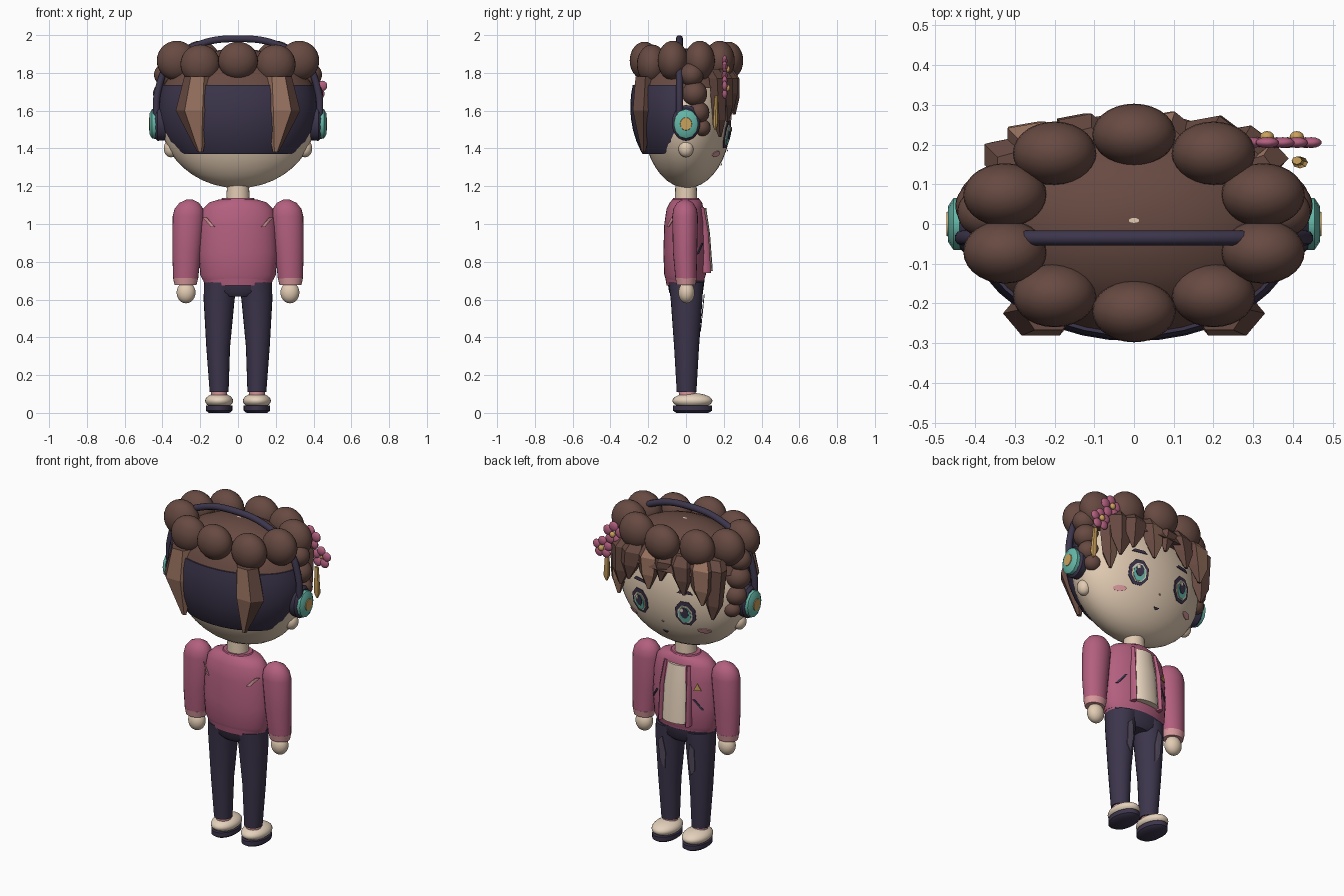
import bpy, bmesh, math
from mathutils import Vector

old = bpy.data.objects.get("Cube")
if old:
    bpy.data.objects.remove(old)


def material(name, r, g, b):
    m = bpy.data.materials.new(name)
    m.use_nodes = True
    m.diffuse_color = (r, g, b, 1)
    node = next(n for n in m.node_tree.nodes if n.type == "BSDF_PRINCIPLED")
    node.inputs["Base Color"].default_value = (r, g, b, 1)
    node.inputs["Roughness"].default_value = 0.8
    return m


SKIN = material("skin", .76, .60, .45)
BROWN = material("brown hair", .135, .068, .054)
TAN = material("light brown hair", .32, .17, .115)
NAVY = material("dark navy", .046, .036, .072)
PINK = material("rose pink", .45, .115, .21)
BLUSH = material("pale pink", .70, .32, .34)
TEAL = material("teal", .13, .47, .39)
GOLD = material("gold", .60, .36, .11)
CREAM = material("cream", .78, .64, .50)
FADED = material("faded denim", .10, .08, .13)


def finish(name, bm, mats, smooth=True):
    bmesh.ops.recalc_face_normals(bm, faces=bm.faces[:])
    me = bpy.data.meshes.new(name)
    bm.to_mesh(me)
    bm.free()
    for m in mats if isinstance(mats, list) else [mats]:
        me.materials.append(m)
    ob = bpy.data.objects.new(name, me)
    bpy.context.collection.objects.link(ob)
    if smooth:
        bpy.ops.object.select_all(action="DESELECT")
        ob.select_set(True)
        bpy.context.view_layer.objects.active = ob
        bpy.ops.object.shade_smooth_by_angle(angle=math.radians(40))
    return ob


def ball(name, loc, size, mat, cuts=(), seg=28):
    """Ellipsoid, optionally cut by (point, outward direction) planes."""
    bm = bmesh.new()
    bmesh.ops.create_uvsphere(bm, u_segments=seg, v_segments=seg // 2, radius=1)
    for v in bm.verts:
        v.co = Vector(a * b + c for a, b, c in zip(v.co, size, loc))
    for co, no in cuts:
        bmesh.ops.bisect_plane(bm, geom=bm.verts[:] + bm.edges[:] + bm.faces[:],
                               plane_co=co, plane_no=no, clear_outer=True)
        bmesh.ops.holes_fill(bm, edges=[e for e in bm.edges if e.is_boundary])
    return finish(name, bm, mat)


def loft(name, rings, mats, n=24, smooth=True, axis="z", rule=None):
    """Elliptical rings (t, u, v, radius u, radius v) joined along an axis."""
    bm = bmesh.new()
    loops = []
    for t, u, v, ru, rv in rings:
        pts = []
        for i in range(n):
            a = math.tau * i / n
            p, q = u + ru * math.cos(a), v + rv * math.sin(a)
            pts.append(bm.verts.new((p, q, t) if axis == "z" else (t, p, q)))
        loops.append(pts)
    for lo, hi in zip(loops, loops[1:]):
        for i in range(n):
            j = (i + 1) % n
            bm.faces.new((lo[i], lo[j], hi[j], hi[i]))
    bm.faces.new(loops[0])
    bm.faces.new(loops[-1])
    bmesh.ops.recalc_face_normals(bm, faces=bm.faces[:])
    if rule:
        for f in bm.faces:
            f.material_index = int(rule(f.normal))
    return finish(name, bm, mats, smooth)


def plate(name, outline, surface, mat, lift=.006):
    """Thin patch of (x, z) points laid on a surface y = surface(x, z)."""
    bm = bmesh.new()
    k = len(outline)
    cx, cz = sum(p[0] for p in outline) / k, sum(p[1] for p in outline) / k
    side = 1 if surface(cx, cz) > 0 else -1
    put = lambda x, z: bm.verts.new((x, surface(x, z) + side * lift, z))
    mid, rim = put(cx, cz), [put(x, z) for x, z in outline]
    for i in range(k):
        bm.faces.new((mid, rim[i], rim[(i + 1) % k]))
    ob = finish(name, bm, mat, False)
    mod = ob.modifiers.new("thickness", "SOLIDIFY")
    mod.thickness, mod.offset = .004, 0
    return ob


def oval(x, z, rx, rz, n=8):
    return [(x + rx * math.cos(math.tau * (i + .5) / n), z + rz * math.sin(math.tau * (i + .5) / n))
            for i in range(n)]


def slash(x, z, dx, dz, w):
    return [(x - dx, z - dz), (x + dx, z + dz), (x + dx + w, z + dz), (x - dx + w, z - dz)]


def face_y(x, z):
    return .005 + .235 * math.sqrt(max(0, 1 - (x / .41) ** 2 - ((z - 1.56) / .37) ** 2))


# Head, neck and hair shells
ball("head", (0, .005, 1.56), (.41, .235, .37), SKIN, seg=40)
loft("neck", [(1.08, 0, 0, .065, .06), (1.26, 0, 0, .055, .055)], SKIN)
ball("back_hair_shell", (0, 0, 1.62), (.42, .295, .4), NAVY,
     [((0, 0, 1.37), (0, 0, -1)), ((0, 0, 1.735), (0, 0, 1)), ((0, -.02, 0), (0, 1, 0))], 40)
ball("hair_cap", (0, 0, 1.62), (.425, .295, .31), BROWN, [((0, 0, 1.72), (0, 0, -1))], 40)

# Ring of curls around the crown
ball("back_curl", (0, -.22, 1.865), (.105, .078, .1), BROWN)
ball("front_curl", (0, .225, 1.865), (.105, .078, .1), BROWN)
for s, side in ((1, "left"), (-1, "right")):
    for i, (x, y, z) in enumerate([(.2, -.18, 1.845), (.325, -.07, 1.865),
                                   (.325, .073, 1.865), (.2, .178, 1.865)]):
        ball(f"{side}_crown_curl_{i}", (s * x, y, z), (.105, .08, .105), BROWN)
    for i, (x, y, z, r) in enumerate([(.375, .03, 1.79, .07), (.375, .045, 1.69, .075),
                                      (.375, .065, 1.59, .065), (.365, .085, 1.51, .05)]):
        ball(f"{side}_side_curl_{i}", (s * x, y, z), (r, r * .9, r * .9), BROWN)

    # Faceted locks behind the head
    loft(f"{side}_back_lock", [(1.38, s * .2, -.225, .015, .012), (1.6, s * .235, -.225, .095, .065),
                               (1.78, s * .215, -.215, .07, .06)], [BROWN, TAN], 6, False,
         rule=lambda n: s * n.x < .5 and n.y < -.5)

# Faceted fringe: x, y, tip x, tip height, width
for i, (x, y, tx, tip, w) in enumerate([
        (-.32, .175, -.31, 1.47, .07), (-.25, .215, -.27, 1.56, .085), (-.13, .235, -.16, 1.6, .075),
        (-.03, .24, -.01, 1.65, .07), (.08, .24, .07, 1.58, .075), (.19, .23, .21, 1.6, .08),
        (.27, .205, .28, 1.54, .08), (.33, .165, .32, 1.46, .06)]):
    loft(f"fringe_lock_{i}", [(tip, tx, y + .015, .01, .008), (tip + .09, (x + tx) / 2, y + .01, w * .8, .035),
                              (1.77, x, y, w, .045), (1.82, x * .95, y - .03, w * .7, .04)],
         [BROWN, TAN], 5, False, rule=lambda n, k=i: k % 3 == 1 and n.y > .3 and n.x < .5)

# Eyes, brows, cheeks, nose and mouth
for s, side in ((1, "left"), (-1, "right")):
    x = s * .15
    for part, dz, rx, rz, mat, lift in [
            ("eye_outline", 0, .062, .078, NAVY, .005), ("eye_white", -.004, .045, .057, CREAM, .008),
            ("iris", -.006, .036, .05, TEAL, .011), ("pupil", .006, .024, .034, NAVY, .014)]:
        plate(f"{side}_{part}", oval(x, 1.475 + dz, rx, rz), face_y, mat, lift)
    plate(f"{side}_eye_glint", oval(x + .012, 1.5, .01, .013, 6), face_y, CREAM, .017)
    plate(f"{side}_brow", [(x - .045, 1.595), (x + .045, 1.595), (x + .03, 1.612), (x - .03, 1.612)],
          face_y, NAVY)
    plate(f"{side}_cheek", oval(s * .235, 1.37, .035, .016), face_y, BLUSH)
    ball(f"{side}_ear", (s * .355, 0, 1.4), (.038, .04, .047), SKIN)

    # Headphone cup
    loft(f"{side}_ear_pad", [(s * .37, 0, 1.535, .07, .09), (s * .425, 0, 1.535, .075, .095),
                             (s * .44, 0, 1.535, .06, .08)], NAVY, axis="x")
    loft(f"{side}_ear_cup", [(s * .425, 0, 1.53, .065, .08), (s * .455, 0, 1.53, .065, .078),
                             (s * .468, 0, 1.53, .045, .055)], TEAL, 12, axis="x")
    loft(f"{side}_cup_badge", [(s * .46, 0, 1.53, .034, .038), (s * .472, 0, 1.53, .03, .034)],
         GOLD, 12, axis="x")
plate("nose", oval(0, 1.39, .007, .005, 6), face_y, BLUSH)
plate("mouth", [(-.018, 1.322), (.018, 1.322), (.007, 1.31), (-.007, 1.31)], face_y, NAVY)


def tube(name, points, radius, mat):
    cu = bpy.data.curves.new(name, "CURVE")
    cu.dimensions, cu.bevel_depth, cu.bevel_resolution = "3D", radius, 3
    sp = cu.splines.new("BEZIER")
    sp.bezier_points.add(len(points) - 1)
    for bp, p in zip(sp.bezier_points, points):
        bp.co, bp.handle_left_type, bp.handle_right_type = p, "AUTO", "AUTO"
    cu.materials.append(mat)
    bpy.context.collection.objects.link(bpy.data.objects.new(name, cu))


half = [(.432, 1.53), (.425, 1.7), (.36, 1.85), (.22, 1.945)]
arc = [(-x, -.035, z) for x, z in half] + [(0, -.035, 1.981)] + [(x, -.035, z) for x, z in half[::-1]]
tube("headband", arc, .019, NAVY)

# Hair flowers and tassel
for i, (fx, fz, r) in enumerate([(.335, 1.82, .042), (.41, 1.72, .038)]):
    for k in range(5):
        a = math.tau * k / 5 + .3
        ball(f"flower_{i}_petal_{k}", (fx + r * math.cos(a), .205, fz + r * math.sin(a)),
             (r * .72, .014, r * .72), PINK, seg=14)
    ball(f"flower_{i}_centre", (fx, .22, fz), (.018, .014, .018), GOLD, seg=12)
loft("tassel", [(1.5, .418, .155, .006, .006), (1.53, .418, .155, .02, .015),
                (1.68, .41, .16, .013, .01)], GOLD, 8)

# Jacket body
loft("jacket", [(.7, 0, -.005, .185, .1), (.73, 0, -.005, .2, .11), (.85, 0, -.005, .208, .115),
                (1.0, 0, -.005, .2, .11), (1.08, 0, -.005, .185, .098), (1.115, 0, 0, .15, .085),
                (1.13, 0, 0, .1, .072)], PINK, 32)
loft("jacket_hem", [(.675, 0, -.005, .175, .098), (.725, 0, -.005, .192, .106)], PINK, 32)
loft("collar", [(1.11, 0, 0, .1, .08), (1.137, 0, 0, .085, .068)], PINK)


def chest_y(x, z):
    return -.005 + .112 * math.sqrt(max(0, 1 - (x / .206) ** 2))


def back_y(x, z):
    return -chest_y(x, z) - .01


def shirt_y(x, z):
    return .142 - .1 * (z - .75) - .6 * x * x


shirt = [(-.07, .755), (.07, .755), (.075, .95), (.06, 1.08), (-.06, 1.08), (-.075, .95)]
loft("shirt_front", [(.75, 0, .1, .082, .042), (.95, 0, .085, .08, .042),
                     (1.085, 0, .065, .068, .042)], CREAM, 16)
for s, side in ((1, "left"), (-1, "right")):
    loft(f"{side}_jacket_edge", [(.74, s * .09, .1, .014, .032), (.95, s * .088, .09, .014, .03),
                                 (1.09, s * .075, .065, .014, .03)], PINK, 8)
    plate(f"{side}_pocket", slash(s * .145, .87, s * .022, -.03, .012), chest_y, NAVY)
    plate(f"{side}_back_stripe", slash(s * .145, 1.01, s * .022, .025, s * .02), back_y, BLUSH)

    # Arms and hands
    loft(f"{side}_sleeve", [(.71, s * .277, 0, .066, .056), (.85, s * .272, -.005, .076, .064),
                            (1.04, s * .262, -.005, .084, .068), (1.08, s * .26, -.005, .076, .062),
                            (1.112, s * .258, -.005, .052, .043), (1.13, s * .256, -.005, .015, .012)], PINK)
    loft(f"{side}_cuff", [(.677, s * .278, 0, .058, .05), (.715, s * .277, 0, .067, .057)], BLUSH)
    ball(f"{side}_hand", (s * .275, .003, .637), (.05, .043, .057), SKIN)

    # Legs and shoes
    loft(f"{side}_trouser_leg", [(.11, s * .1, .003, .05, .052), (.35, s * .105, .003, .063, .066),
                                 (.6, s * .1, .003, .082, .084), (.69, s * .092, 0, .088, .092)], NAVY)
    plate(f"{side}_faded_patch", [(s * .085, .43), (s * .115, .47), (s * .12, .6), (s * .09, .63), (s * .075, .53)],
          lambda x, z: .075 + .1 * (z - .5) - 2 * (x - s * .1) ** 2, FADED, .009)
    loft(f"{side}_sock", [(.07, s * .1, .01, .042, .045), (.125, s * .1, .005, .042, .045)], BLUSH)
    ball(f"{side}_shoe", (s * .1, .034, .064), (.074, .106, .041), CREAM)
    loft(f"{side}_sole", [(0, s * .1, .034, .055, .085), (.012, s * .1, .034, .07, .104),
                          (.038, s * .1, .034, .07, .104)], NAVY)
loft("hips", [(.615, 0, 0, .1, .07), (.64, 0, 0, .165, .09), (.7, 0, 0, .18, .098)], NAVY, 32)
plate("chest_badge", [(-.155, .955), (-.115, .955), (-.135, 1.0)], chest_y, GOLD)
